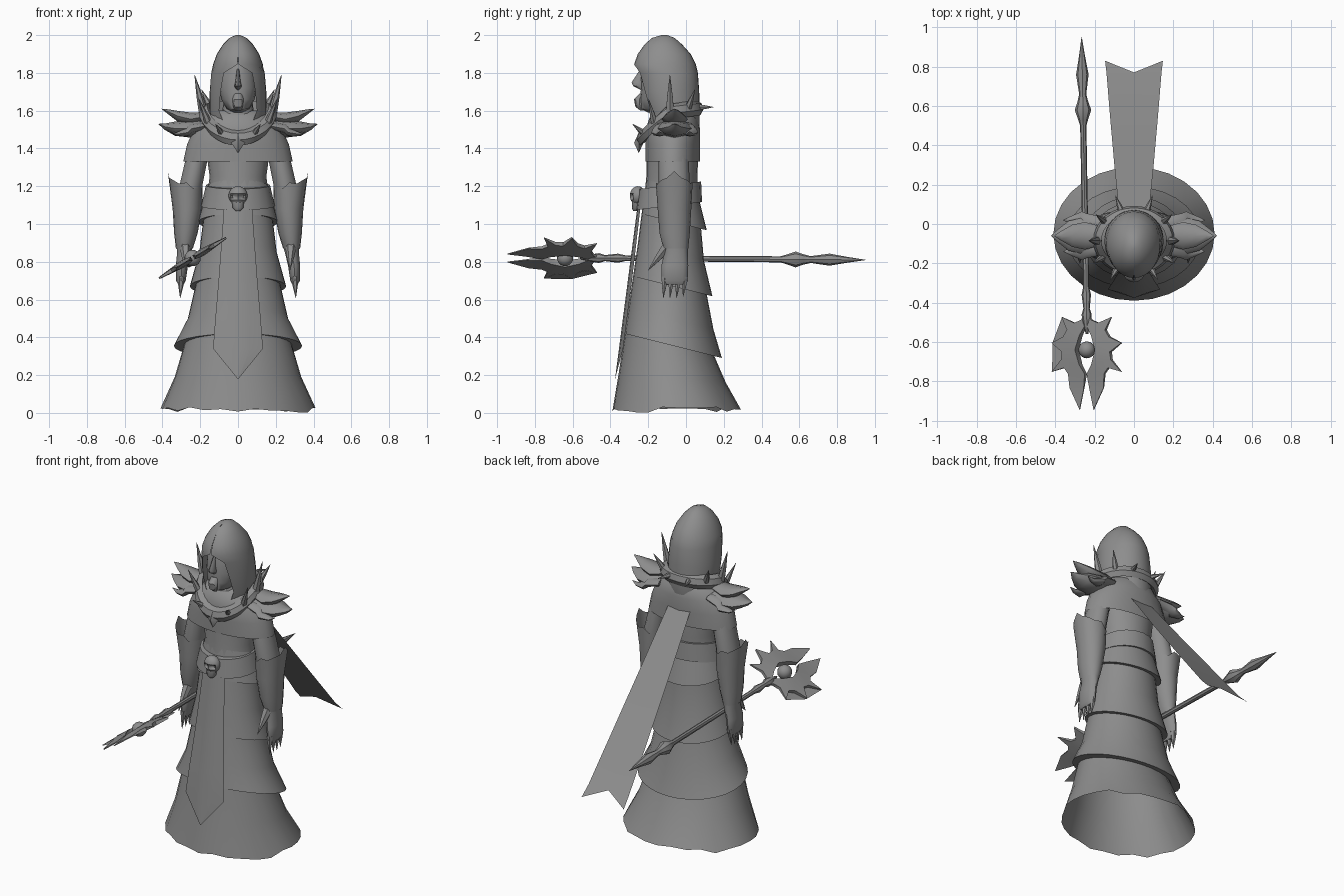
import bpy, bmesh, math, random
from mathutils import Vector as V

if "Cube" in bpy.data.objects:
    bpy.data.objects.remove(bpy.data.objects["Cube"])

random.seed(4)
grey = bpy.data.materials.new("stone grey")
grey.diffuse_color = (0.27, 0.27, 0.27, 1)
grey.use_nodes = True
grey.node_tree.nodes["Principled BSDF"].inputs["Base Color"].default_value = grey.diffuse_color


def ring(cx, rx, yf, yb, z, tilt=0.0, n=20, a=0.0, jag=0.0):
    """Horizontal oval from front yf to back yb; a > 0 leaves a gap in front."""
    cy, ry, pts = (yf + yb) / 2, (yb - yf) / 2, []
    for i in range(n):
        t = a + (2 * math.pi - 2 * a) * i / (n - 1 if a is not None and a != 0 else n)
        y = -ry * math.cos(t)
        pts.append(V((cx + rx * math.sin(t), cy + y, z - tilt * y + random.uniform(0, jag))))
    return pts


def loft(bm, rings, closed=True, caps=False, loop=False):
    vs = [[bm.verts.new(p) for p in r] for r in rings]
    n = len(vs[0])
    for k in range(len(vs) if loop else len(vs) - 1):
        a, b = vs[k], vs[(k + 1) % len(vs)]
        for i in range(n if closed else n - 1):
            j = (i + 1) % n
            bm.faces.new((a[i], a[j], b[j], b[i]))
    if caps:
        bm.faces.new(vs[0])
        bm.faces.new(vs[-1][::-1])


def tube(bm, path, n=8, flat=1.0, up=V((0, 0, 1))):
    """Round or flattened tube through (point, radius) pairs."""
    d = (path[-1][0] - path[0][0]).normalized()
    if abs(d.dot(up)) > 0.95:
        up = V((0, 1, 0))
    s = d.cross(up).normalized()
    w = s.cross(d)
    loft(bm, [[p + (s * math.cos(q) + w * flat * math.sin(q)) * r
               for q in [2 * math.pi * i / n for i in range(n)]] for p, r in path], caps=True)


def spike(bm, p, q, r, n=6):
    p, q = V(p), V(q)
    tube(bm, [(p, r), (p.lerp(q, 0.4), r * 0.7), (q, 0.001)], n)


def finish(bm, name):
    bmesh.ops.remove_doubles(bm, verts=bm.verts, dist=0.0002)
    bmesh.ops.recalc_face_normals(bm, faces=bm.faces)
    me = bpy.data.meshes.new(name)
    bm.to_mesh(me)
    bm.free()
    me.materials.append(grey)
    ob = bpy.data.objects.new(name, me)
    bpy.context.collection.objects.link(ob)
    return ob


# Tiered robe skirt with a ragged hem
bm = bmesh.new()
tiers = [(1.2, .16, -.21, .06), (1.01, .212, -.235, .11), (1.015, .185, -.235, .08),
         (.85, .205, -.255, .095), (.67, .255, -.28, .14), (.675, .225, -.28, .11),
         (.5, .265, -.305, .145), (.355, .34, -.325, .19), (.36, .285, -.325, .15)]
rings = [ring(0, hw, yf, yb, z, .25, 28) for z, hw, yf, yb in tiers]
rings += [ring(0, .335, -.355, .21, .19, .1, 28), ring(0, .41, -.39, .29, .002, 0, 28, 0, .03)]
loft(bm, rings)
finish(bm, "robe_skirt")

# Torso and neck
bm = bmesh.new()
loft(bm, [ring(0, rx, yf, yb, z) for z, rx, yf, yb in
          [(1.15, .165, -.22, .06), (1.25, .15, -.21, .06), (1.36, .165, -.21, .065),
           (1.5, .16, -.2, .05), (1.55, .09, -.18, .02), (1.66, .075, -.18, .02)]], caps=True)
finish(bm, "torso")

# Shoulder mantle
bm = bmesh.new()
loft(bm, [ring(0, rx, yf, yb, z, 0, 24) for z, rx, yf, yb in
          [(1.33, .29, -.215, .075), (1.42, .27, -.215, .075), (1.5, .235, -.215, .075),
           (1.57, .17, -.19, .06), (1.6, .12, -.15, .03)]])
finish(bm, "mantle")

# Belt
bm = bmesh.new()
loft(bm, [ring(0, rx, yf, yb, z, -.12) for z, rx, yf, yb in
          [(1.1, .17, -.23, .05), (1.095, .195, -.265, .085), (1.205, .17, -.25, .08),
           (1.205, .15, -.22, .05)]])
finish(bm, "belt")

# Skull buckle: sphere with pushed-in eyes, plus jaw
bm = bmesh.new()
bmesh.ops.create_uvsphere(bm, u_segments=20, v_segments=14, radius=1)
for v in bm.verts:
    if v.co.y < 0 and min((v.co.xz - V((s * .4, -.15))).length for s in (-1, 1)) < .28:
        v.co.y += .45
    v.co = V((v.co.x * .05, v.co.y * .042 - .255, v.co.z * .05 + 1.15))
loft(bm, [ring(0, .034, -.285, -.24, 1.125, 0, 10), ring(0, .03, -.287, -.24, 1.085, 0, 10),
          ring(0, .015, -.28, -.25, 1.07, 0, 10)], caps=True)
finish(bm, "skull_buckle")

# Long pointed tabard
bm = bmesh.new()
rows = []
for z, w in [(1.08, .075), (.9, .088), (.7, .103), (.5, .12), (.34, .132), (.18, .002)]:
    y = -.26 - (1.07 - z) * .13
    rows.append([V((w * k, y + .022 * k * k * min(1, w / .1), z)) for k in (-1, -.5, 0, .5, 1)])
loft(bm, rows, closed=False)
finish(bm, "tabard")

# Hood with an open front
bm = bmesh.new()
hood = [(2.0, .012, -.13, -.1, 0), (1.985, .045, -.18, -.06, 0), (1.95, .08, -.22, -.02, 0),
        (1.9, .112, -.255, .025, 0), (1.845, .132, -.275, .052, .003), (1.8, .142, -.268, .063, .075),
        (1.7, .15, -.25, .07, .092), (1.6, .15, -.225, .072, .1), (1.52, .14, -.2, .072, .07),
        (1.47, .12, -.19, .06, .05)]
loft(bm, [ring(0, rx, yf, yb, z, 0, 29, math.asin(max(o, .0005) / rx)) for z, rx, yf, yb, o in hood],
     closed=False)
bm.faces.new([v for v in bm.verts if v.co.z > 1.999])
finish(bm, "hood")

# Face with nose and chin
bm = bmesh.new()
loft(bm, [ring(0, rx, yf, -.05, z, 0, 16) for z, rx, yf in
          [(1.86, .06, -.22), (1.8, .09, -.24), (1.72, .1, -.238), (1.66, .088, -.245),
           (1.61, .06, -.24), (1.59, .03, -.2)]], caps=True)
loft(bm, [ring(0, rx, yf, -.22, z, 0, 8) for z, rx, yf in
          [(1.82, .006, -.242), (1.75, .014, -.288), (1.73, .02, -.28), (1.71, .008, -.24)]], caps=True)
loft(bm, [ring(0, rx, yf, -.22, z, 0, 8) for z, rx, yf in
          [(1.69, .02, -.245), (1.66, .03, -.275), (1.62, .025, -.268), (1.6, .015, -.24)]], caps=True)
finish(bm, "face")

# Tilted collar band with spikes
bm = bmesh.new()


def collar(t, out=0.0, up=0.0):
    y = -.085 - (.155 + out) * math.cos(t)
    lift = 1.6 - .14 * max(0, math.cos(t)) ** 1.2 + .02 * max(0, -math.cos(t))
    return V(((.185 + out) * math.sin(t), y, lift + up))


band = [(-.02, .035), (.012, .02), (.022, -.015), (.005, -.045), (-.02, -.03)]
loft(bm, [[collar(math.tau * i / 32, o, u) for o, u in band] for i in range(32)], loop=True)
for s in (-1, 1):
    for deg, out, up, r in [(28, .07, .05, .018), (58, .06, .13, .02), (90, .045, .19, .024),
                            (128, .06, .1, .02), (160, .09, .0, .018)]:
        t = s * math.radians(deg)
        spike(bm, collar(t), collar(t, out, up), r)
finish(bm, "spiked_collar")

# Collar gem
bm = bmesh.new()
bmesh.ops.create_uvsphere(bm, u_segments=4, v_segments=2, radius=1)
for v in bm.verts:
    v.co = V((v.co.x * .036, v.co.y * .025 - .25, v.co.z * .055 + 1.43))
finish(bm, "collar_gem")

for s, side in ((-1, "right"), (1, "left")):
    # Layered shoulder blades: wide in the middle, pointed outside
    bm = bmesh.new()
    for y0, y1, z0, tip, zt, w in [(-.06, -.06, 1.56, .405, 1.61, .07), (-.06, -.06, 1.51, .422, 1.53, .095),
                                   (-.12, -.14, 1.51, .36, 1.49, .055), (0, .02, 1.51, .36, 1.49, .055)]:
        tube(bm, [(V((s * .17, y0, z0 + .01)), w * .7), (V((s * .25, y0, z0 - .005)), w),
                  (V((s * (tip - .09), y1, (z0 + zt) / 2 - .015)), w * .8),
                  (V((s * (tip - .035), y1, zt - .015)), w * .35), (V((s * tip, y1, zt)), .001)], 8, .5)
    finish(bm, side + "_pauldron")

    # Arm and hand
    bm = bmesh.new()
    loft(bm, [ring(s * cx, rx, yf, yb, z, 0, 14) for z, cx, rx, yf, yb in
              [(1.46, .19, .06, -.13, .0), (1.33, .222, .06, -.145, .015), (1.2, .25, .062, -.145, .02),
               (1.05, .268, .07, -.14, .02), (.93, .278, .055, -.13, .015), (.85, .285, .038, -.115, .01),
               (.78, .297, .033, -.13, .012), (.7, .302, .026, -.13, .01), (.68, .302, .015, -.12, 0)]],
         caps=True)
    for k in range(4):
        y = -.112 + .035 * k
        spike(bm, (s * .3, y, .72), (s * .306, y - .008, .608 + .008 * (k == 3)), .02)
    spike(bm, (s * .28, -.1, .88), (s * .275, -.2, .755), .03)
    finish(bm, side + "_arm")

    # Flared bracer with pointed upper rim
    bm = bmesh.new()
    rim = ring(s * .272, .085, -.16, .035, 1.19, 0, 16)
    for i, p in enumerate(rim):
        outer = max(0, (p.x * s - .272) / .085)
        p.z += (.03 if i % 4 == 0 else 0) + .06 * outer
        p.x += s * .015 * outer
    loft(bm, [ring(s * .284, .045, -.12, .012, .87, 0, 16), ring(s * .276, .062, -.14, .02, .95, 0, 16),
              ring(s * .268, .078, -.15, .028, 1.08, 0, 16), rim])
    finish(bm, side + "_bracer")

# Cape strip with a notched end
bm = bmesh.new()
cape = []
for y, z, w in [(.05, 1.45, .075), (.3, 1.13, .1), (.55, .82, .122), (.77, .55, .14)]:
    cape.append([V((-w, y, z)), V((0, y, z)), V((w, y, z))])
cape.append([V((-.147, .83, .49)), V((0, .771, .549)), V((.147, .83, .49))])
loft(bm, cape, closed=False)
finish(bm, "cape")

# Staff shaft and spear end
bm = bmesh.new()
tube(bm, [(V((-.24 - .018 * (y + .5), y, .82 - .007 * (y + .5))), r) for y, r in
          [(-.56, .006), (-.5, .02), (-.46, .026), (-.43, .016), (-.36, .024), (-.32, .015), (.5, .016),
           (.53, .025), (.58, .042), (.62, .028), (.66, .018), (.76, .032), (.85, .016), (.95, .001)]], 8)
finish(bm, "staff_shaft")

# Flaming staff head: two mirrored outlines, thinner toward the tips
bm = bmesh.new()
half = [(1, -38), (5, -30), (12, -27), (25, -33), (19, -20), (23, -13), (35, -7), (24, 2), (25, 10), (35, 22),
        (22, 18), (18, 24), (17, 38), (7, 60), (3, 40), (1, 24), (6, 15), (10, 0), (6, -14), (1, -24)]
c, sn = math.cos(math.radians(31)), math.sin(math.radians(31))
for s in (-1, 1):
    layers = []
    for side in (-1, 1):
        layer = []
        for a, b in half:
            u, v = s * a / 197 / c, b / 197
            w = side * max(.003, .026 * (1 - math.hypot(a, b) / 45))
            layer.append(V((-.24 + u * c - w * sn, -.64 - v, .82 + u * sn + w * c)))
        layers.append(layer)
    loft(bm, layers, caps=True)
bmesh.ops.triangulate(bm, faces=[f for f in bm.faces if len(f.verts) > 4])
finish(bm, "staff_head")

# Staff orb
bm = bmesh.new()
bmesh.ops.create_uvsphere(bm, u_segments=16, v_segments=10, radius=.043)
bmesh.ops.translate(bm, verts=bm.verts, vec=(-.24, -.64, .82))
finish(bm, "staff_orb")

# Smooth shading with sharp edges kept
for ob in bpy.context.scene.objects:
    ob.select_set(True)
    bpy.context.view_layer.objects.active = ob
bpy.ops.object.shade_smooth_by_angle(angle=math.radians(42))
